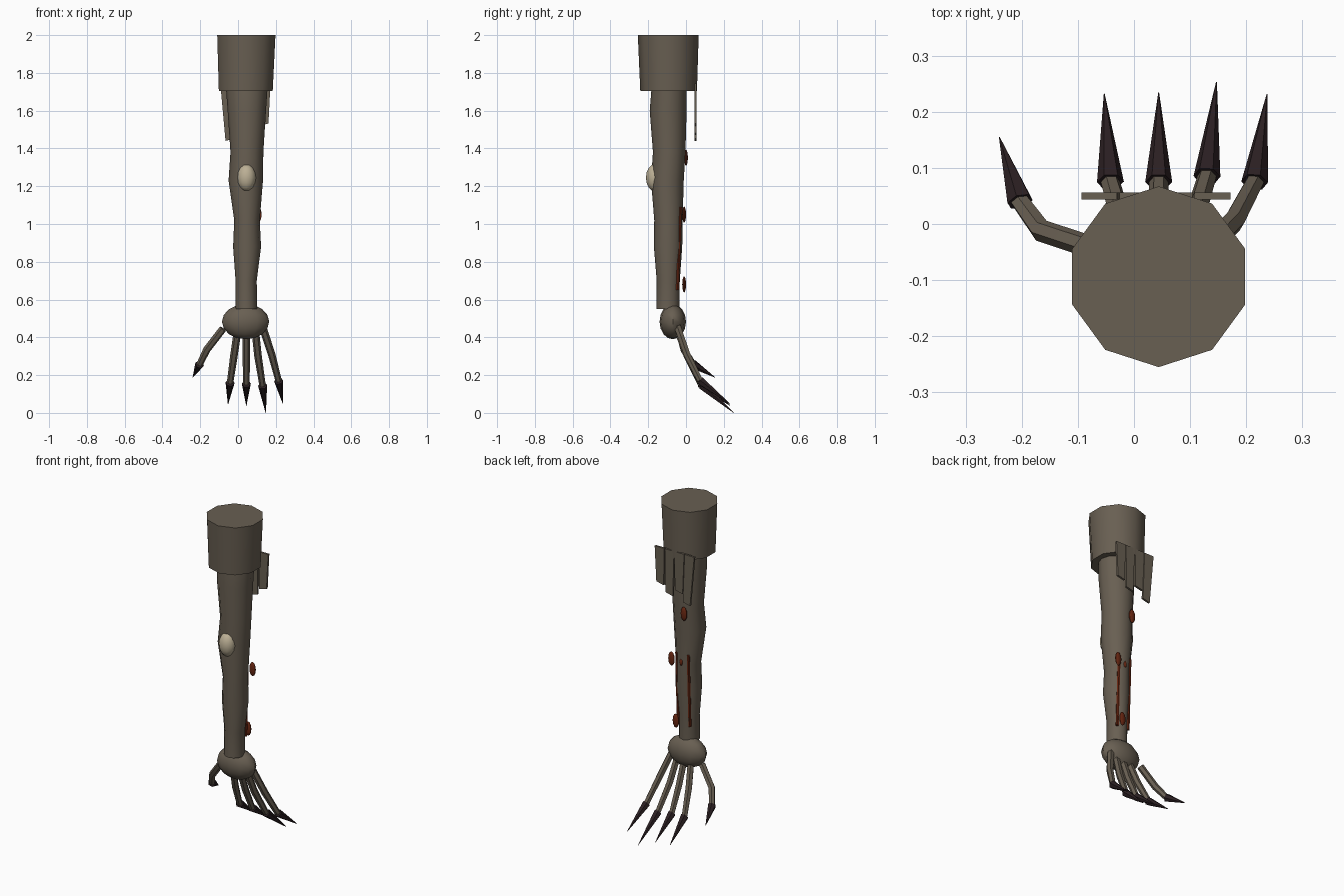
import bpy, bmesh, math
from mathutils import Vector, Matrix

cube = bpy.data.objects.get("Cube")
if cube:
    bpy.data.objects.remove(cube)


def material(name, rgb):
    m = bpy.data.materials.new(name)
    m.diffuse_color = (*rgb, 1)
    m.use_nodes = True
    bsdf = next(n for n in m.node_tree.nodes if n.type == 'BSDF_PRINCIPLED')
    bsdf.inputs["Base Color"].default_value = (*rgb, 1)
    return m


SKIN = material("grey_brown", (0.14, 0.115, 0.085))
CLAW = material("dark_claw", (0.024, 0.014, 0.016))
RUST = material("rust_red", (0.14, 0.02, 0.006))
BONE = material("pale_bone", (0.5, 0.43, 0.3))


def finish(name, bm, mat, smooth=True):
    bmesh.ops.recalc_face_normals(bm, faces=bm.faces)
    mesh = bpy.data.meshes.new(name)
    bm.to_mesh(mesh)
    bm.free()
    mesh.materials.append(mat)
    ob = bpy.data.objects.new(name, mesh)
    bpy.context.collection.objects.link(ob)
    if smooth:
        bpy.ops.object.select_all(action='DESELECT')
        ob.select_set(True)
        bpy.context.view_layer.objects.active = ob
        bpy.ops.object.shade_smooth_by_angle(angle=math.radians(40))
    return ob


def skin_rings(bm, rings):
    """Bridge successive rings of vertices and cap both ends."""
    n = len(rings[0])
    for a, b in zip(rings, rings[1:]):
        for i in range(n):
            j = (i + 1) % n
            bm.faces.new((a[i], a[j], b[j], b[i]))
    bm.faces.new(rings[0])
    bm.faces.new(rings[-1])


def column(name, sections, sides, mat):
    """Upright loft; each section is z, x min, x max, y min, y max."""
    bm = bmesh.new()
    rings = []
    for z, x0, x1, y0, y1 in sections:
        ring = []
        for i in range(sides):
            t = math.pi / 2 + math.tau * i / sides
            ring.append(bm.verts.new(((x0 + x1) / 2 + (x1 - x0) / 2 * math.cos(t),
                                      (y0 + y1) / 2 + (y1 - y0) / 2 * math.sin(t), z)))
        rings.append(ring)
    skin_rings(bm, rings)
    return finish(name, bm, mat)


def tube(name, path, radii, mat, sides=6):
    """Tube through the path points, mitred at the joints."""
    bm = bmesh.new()
    pts = [Vector(p) for p in path]
    rings = []
    for i, p in enumerate(pts):
        d = (pts[min(i + 1, len(pts) - 1)] - pts[max(i - 1, 0)]).normalized()
        side = d.cross(Vector((0, 1, 0.3))).normalized()
        up = side.cross(d)
        rings.append([bm.verts.new(p + radii[i] * (side * math.cos(t) + up * math.sin(t)))
                      for t in (math.tau * k / sides for k in range(sides))])
    skin_rings(bm, rings)
    return finish(name, bm, mat)


def ellipsoid(name, centre, size, mat, seg=12, rings=8):
    bm = bmesh.new()
    bmesh.ops.create_uvsphere(bm, u_segments=seg, v_segments=rings, radius=1,
                              matrix=Matrix.Translation(centre) @ Matrix.Diagonal((*size, 1)))
    return finish(name, bm, mat)


# Sleeve cuff at the shoulder
column("sleeve", [(1.705, -0.109, 0.191, -0.242, 0.058),
                  (2.0, -0.118, 0.206, -0.255, 0.067)], 10, SKIN)

# Arm with upper arm, elbow and forearm swellings
column("arm", [(0.55, -0.013, 0.101, -0.157, -0.035),
               (0.70, -0.013, 0.099, -0.155, -0.033),
               (0.88, -0.026, 0.122, -0.170, -0.020),
               (1.02, -0.020, 0.115, -0.168, -0.018),
               (1.23, -0.050, 0.132, -0.185, -0.012),
               (1.38, -0.040, 0.134, -0.175, -0.003),
               (1.60, -0.055, 0.148, -0.192, 0.003),
               (1.75, -0.066, 0.158, -0.180, 0.003)], 12, SKIN)

# Elbow bone and hand
ellipsoid("elbow_bone", (0.045, -0.165, 1.245), (0.05, 0.047, 0.072), BONE)
ellipsoid("hand", (0.04, -0.07, 0.483), (0.125, 0.07, 0.093), SKIN)

# Fingers: knuckle, middle joint, claw base, claw tip
fingers = {
    "thumb": [(-0.08, -0.04, 0.445), (-0.165, -0.012, 0.335),
              (-0.203, 0.04, 0.257), (-0.24, 0.155, 0.187)],
    "first": [(0.0, -0.05, 0.45), (-0.022, 0.005, 0.3),
              (-0.042, 0.075, 0.16), (-0.053, 0.232, 0.045)],
    "second": [(0.044, -0.05, 0.45), (0.044, 0.005, 0.3),
               (0.044, 0.075, 0.155), (0.044, 0.234, 0.038)],
    "third": [(0.09, -0.05, 0.45), (0.106, 0.005, 0.3),
              (0.13, 0.085, 0.145), (0.147, 0.253, 0.0)],
    "fourth": [(0.125, -0.05, 0.47), (0.178, 0.005, 0.31),
               (0.215, 0.075, 0.17), (0.237, 0.231, 0.05)],
}
for label, pts in fingers.items():
    tube(label + "_finger", pts[:3], (0.02, 0.02, 0.017), SKIN)
    tube(label + "_claw", pts[2:], (0.024, 0.0008), CLAW)

# Torn cloth strips hanging behind the cuff: top x range, bottom x range, bottom z
strips = [(0.108, 0.172, 0.112, 0.161, 1.52), (0.042, 0.104, 0.05, 0.1, 1.47),
          (-0.026, 0.038, -0.016, 0.036, 1.5), (-0.094, -0.03, -0.066, -0.018, 1.44)]
for k, (a, b, c, d, z) in enumerate(strips):
    bm = bmesh.new()
    rings = [[bm.verts.new((x, y, h)) for x, h in
              ((a, 1.745), (b, 1.745), (d, z + 0.012), (c, z))] for y in (0.044, 0.056)]
    skin_rings(bm, rings)
    finish(f"cloth_strip_{k + 1}", bm, SKIN, smooth=False)

# Long cuts down the back of the forearm
for label, x in (("left", 0.083), ("right", 0.005)):
    tube(label + "_cut", [(x, -0.029, 1.09), (x, -0.045, 0.65)], (0.009, 0.009), RUST)

# Raised sores
sores = [(0.105, -0.01, 1.05, 1), (0.075, -0.01, 0.68, 1),
         (0.014, 0.0, 1.35, 1), (0.047, -0.022, 1.04, 0.5)]
for k, (x, y, z, s) in enumerate(sores):
    ellipsoid(f"sore_{k + 1}", (x, y, z), (0.021 * s, 0.01, 0.043 * s), RUST, 10, 6)
